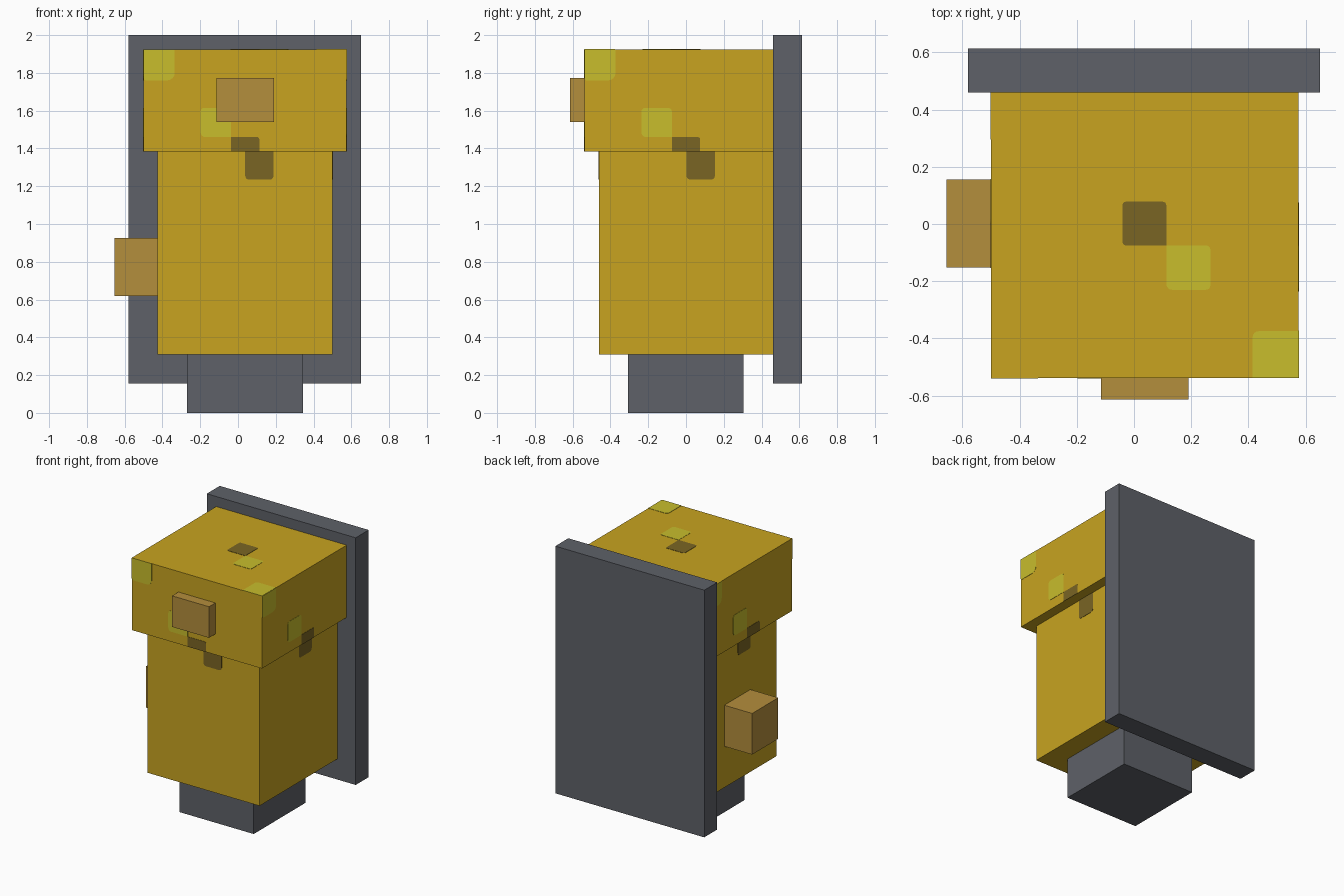
import bpy
import bmesh
import math
from mathutils import Matrix, Vector

cube = bpy.data.objects.get("Cube")
if cube:
    bpy.data.objects.remove(cube, do_unlink=True)


def material(name, rgb):
    """Flat material from 0-255 display values, stored linear."""
    lin = [((c / 255 + 0.055) / 1.055) ** 2.4 for c in rgb] + [1.0]
    mat = bpy.data.materials.new(name)
    mat.use_nodes = True
    mat.diffuse_color = lin
    mat.node_tree.nodes["Principled BSDF"].inputs["Base Color"].default_value = lin
    return mat


YELLOW = material("golden yellow", (200, 164, 32))
LIME = material("lime yellow", (200, 189, 44))
OLIVE = material("dark olive", (122, 101, 36))
GREY = material("slate grey", (94, 97, 104))
TAN = material("tan brown", (180, 142, 60))


def finish(bm, name, mat):
    bmesh.ops.recalc_face_normals(bm, faces=bm.faces)
    mesh = bpy.data.meshes.new(name)
    bm.to_mesh(mesh)
    bm.free()
    mesh.materials.append(mat)
    obj = bpy.data.objects.new(name, mesh)
    bpy.context.collection.objects.link(obj)
    return obj


def box(name, mat, x, y, z):
    """Box from (low, high) pairs on each axis."""
    bm = bmesh.new()
    size = [b - a for a, b in (x, y, z)]
    mid = [(a + b) / 2 for a, b in (x, y, z)]
    bmesh.ops.create_cube(bm, size=1, matrix=Matrix.Translation(mid) @ Matrix.Diagonal((*size, 1)))
    return finish(bm, name, mat)


def patch(name, mat, origin, u_dir, v_dir, u, v, radii):
    """Thin painted plate; radii run bottom-left, bottom-right, top-right, top-left."""
    origin, u_dir, v_dir = Vector(origin), Vector(u_dir), Vector(v_dir)
    normal = u_dir.cross(v_dir)
    bm = bmesh.new()
    ring = []
    corners = ((u[0], v[0], 1, 1), (u[1], v[0], -1, 1), (u[1], v[1], -1, -1), (u[0], v[1], 1, -1))
    for i, ((cu, cv, su, sv), r) in enumerate(zip(corners, radii)):
        steps = 5 if r else 1
        for s in range(steps):
            a = math.pi + i * math.pi / 2 + (s / 4) * math.pi / 2
            pu = cu + su * r + r * math.cos(a)
            pv = cv + sv * r + r * math.sin(a)
            ring.append(bm.verts.new(origin + u_dir * pu + v_dir * pv))
    face = bm.faces.new(ring)
    top = bmesh.ops.extrude_face_region(bm, geom=[face])["geom"]
    bmesh.ops.translate(bm, vec=normal * 0.002,
                        verts=[g for g in top if isinstance(g, bmesh.types.BMVert)])
    return finish(bm, name, mat)


# Main blocks
box("back_plate", GREY, (-0.58, 0.65), (0.46, 0.613), (0.155, 2.0))
box("base", GREY, (-0.27, 0.345), (-0.307, 0.305), (0, 0.31))
box("body", YELLOW, (-0.425, 0.5), (-0.46, 0.46), (0.31, 1.385))
box("head", YELLOW, (-0.5, 0.575), (-0.538, 0.46), (1.385, 1.925))

# Knobs
box("front_knob", TAN, (-0.115, 0.19), (-0.613, -0.538), (1.54, 1.772))
box("right_knob", TAN, (-0.655, -0.425), (-0.152, 0.155), (0.618, 0.925))

# Painted spots repeated on the front and both sides, measured from each face's left edge
UP = (0, 0, 1)
sides = {
    "front": ((1, 0, 0), (-0.5, -0.538, 0), (-0.425, -0.46, 0)),
    "left": ((0, 1, 0), (0.575, -0.538, 0), (0.5, -0.46, 0)),
    "right": ((0, -1, 0), (-0.5, 0.46, 0), (-0.425, 0.46, 0)),
}
for side, (u_dir, head, body) in sides.items():
    patch(side + "_corner_spot", LIME, head, u_dir, UP,
          (0, 0.165), (1.76, 1.925), (0.015, 0.04, 0, 0))
    patch(side + "_light_spot", LIME, head, u_dir, UP,
          (0.302, 0.463), (1.46, 1.615), (0.025, 0, 0.02, 0.02))
    patch(side + "_dark_spot", OLIVE, head, u_dir, UP,
          (0.463, 0.613), (1.385, 1.46), (0, 0, 0.012, 0))
    patch(side + "_body_spot", OLIVE, body, u_dir, UP,
          (0.463, 0.613), (1.235, 1.385), (0.02, 0.02, 0, 0))

# Painted spots on top of the head
top = ((0, 0, 1.925), (1, 0, 0), (0, 1, 0))
patch("top_dark_spot", OLIVE, *top, (-0.04, 0.113), (-0.075, 0.078), (0.012, 0, 0.012, 0.012))
patch("top_light_spot", LIME, *top, (0.113, 0.267), (-0.23, -0.075), (0.02, 0.015, 0.015, 0))
patch("top_corner_spot", LIME, *top, (0.415, 0.575), (-0.538, -0.375), (0, 0, 0, 0.02))
